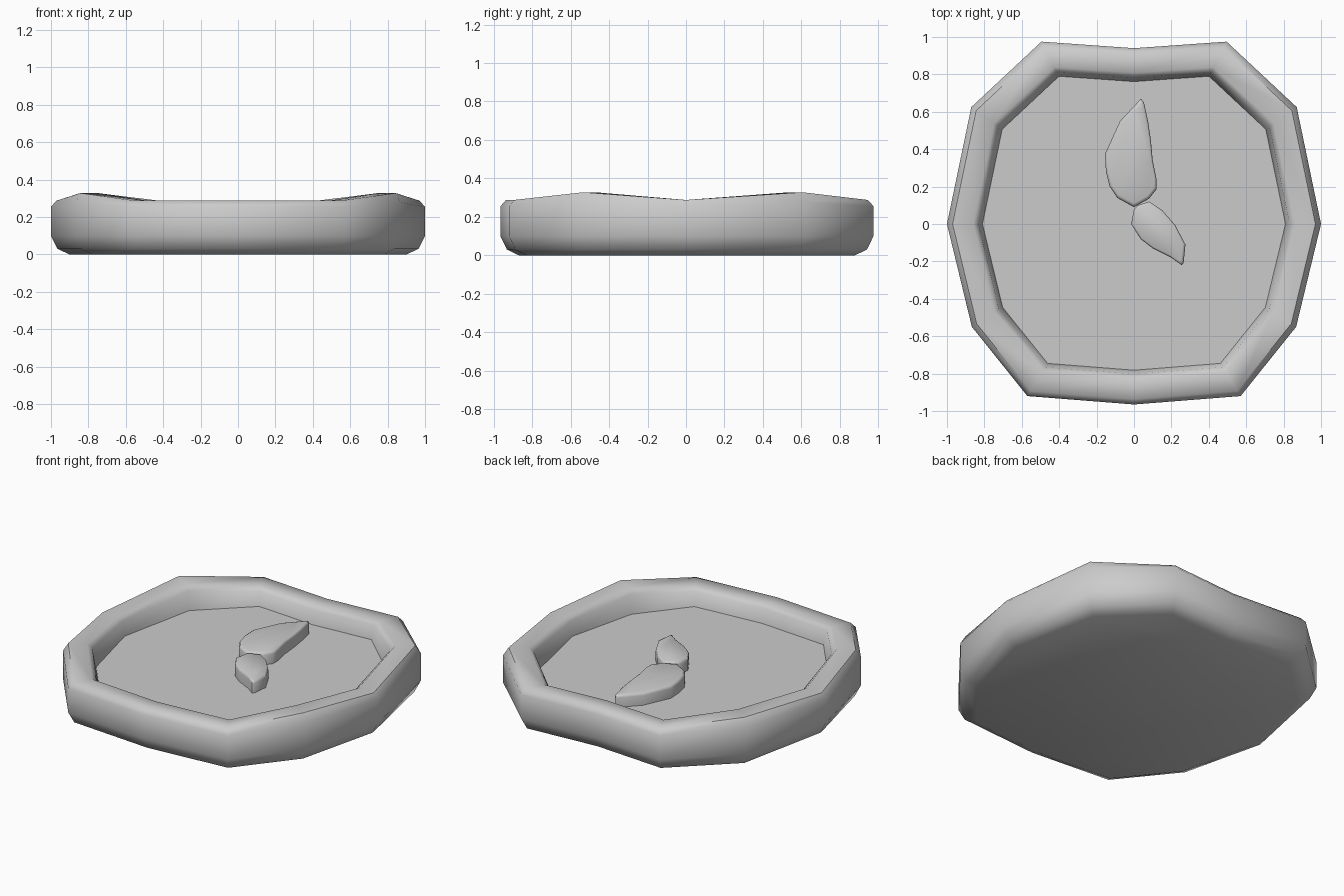
import bpy, bmesh, math

if "Cube" in bpy.data.objects:
    bpy.data.objects.remove(bpy.data.objects["Cube"])


def loft(name, outline, profile, center=(0, 0), lift=None, angle=50):
    """Stack scaled copies of an outline; profile = (scale, z, lift weight)."""
    lift = lift or [0] * len(outline)
    cx, cy = center
    bm = bmesh.new()
    rings = []
    for s, z, w in profile:
        rings.append([bm.verts.new((cx + (x - cx) * s, cy + (y - cy) * s, z + w * h))
                      for (x, y), h in zip(outline, lift)])
    n = len(outline)
    for a, b in zip(rings, rings[1:]):
        for i in range(n):
            j = (i + 1) % n
            bm.faces.new((a[i], a[j], b[j], b[i]))
    bm.faces.new(rings[0][::-1])
    bm.faces.new(rings[-1])
    bmesh.ops.recalc_face_normals(bm, faces=bm.faces)
    mesh = bpy.data.meshes.new(name)
    bm.to_mesh(mesh)
    bm.free()
    obj = bpy.data.objects.new(name, mesh)
    bpy.context.collection.objects.link(obj)
    bpy.ops.object.select_all(action='DESELECT')
    obj.select_set(True)
    bpy.context.view_layer.objects.active = obj
    bpy.ops.object.shade_smooth_by_angle(angle=math.radians(angle))
    return obj


# tray: mirrored twelve-sided outline, two raised corners per side
half = [(0.57, -0.92), (0.867, -0.55), (1.0, 0), (0.87, 0.625), (0.495, 0.975)]
raise_half = [0, 0.04, 0, 0.04, 0]
outline = [(0, -0.965)] + half + [(0, 0.94)] + [(-x, y) for x, y in reversed(half)]
lift = [0] + raise_half + [0] + raise_half[::-1]
tray_profile = [
    (0.90, 0.0, 0), (0.965, 0.03, 0), (1.0, 0.10, 0),   # rounded underside
    (1.0, 0.255, 0.6), (0.97, 0.288, 1),                # outer wall and rim
    (0.86, 0.288, 1), (0.832, 0.265, 0.8),              # inner lip
    (0.81, 0.178, 0),                                   # floor edge
]
loft("tray", outline, tray_profile, lift=lift)

# raised leaves on the tray floor
leaf_profile = [(1.0, 0.17, 0), (1.0, 0.24, 0), (0.97, 0.252, 0), (0.91, 0.257, 0)]
large = [(0, 0.09), (0.08, 0.135), (0.12, 0.185), (0.12, 0.24), (0.10, 0.34),
         (0.09, 0.45), (0.075, 0.55), (0.053, 0.65), (0.037, 0.67), (0, 0.63),
         (-0.075, 0.55), (-0.155, 0.375), (-0.15, 0.28), (-0.13, 0.20), (-0.09, 0.14)]
small = [(-0.015, 0), (0, 0.08), (0.02, 0.10), (0.08, 0.12), (0.15, 0.075),
         (0.22, -0.005), (0.275, -0.11), (0.265, -0.21), (0.255, -0.22),
         (0.20, -0.18), (0.10, -0.13), (0.035, -0.08)]
loft("large_leaf", large, leaf_profile, center=(0, 0.33))
loft("small_leaf", small, leaf_profile, center=(0.12, -0.03))
